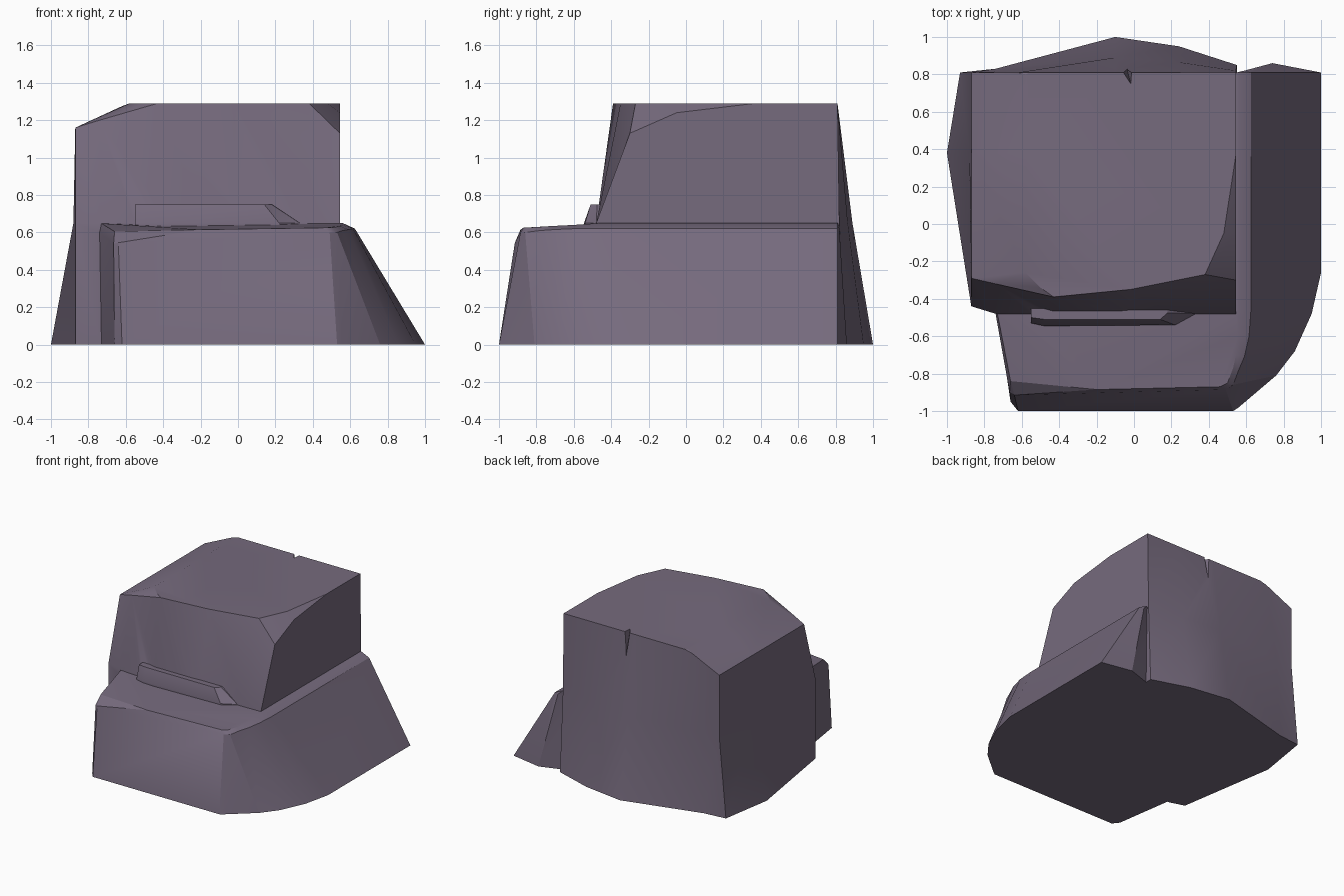
import bpy, bmesh, math

if "Cube" in bpy.data.objects:
    bpy.data.objects.remove(bpy.data.objects["Cube"])

stone = bpy.data.materials.new("dusky purple stone")
stone.diffuse_color = (0.18, 0.145, 0.205, 1)
stone.use_nodes = True
stone.node_tree.nodes["Principled BSDF"].inputs["Base Color"].default_value = stone.diffuse_color


def loft(name, rings):
    """Closed solid skinned through rings of (x, y, z) points; doubles merge."""
    bm = bmesh.new()
    loops = [[bm.verts.new(p) for p in r] for r in rings]
    n = len(rings[0])
    for lo, hi in zip(loops, loops[1:]):
        for i in range(n):
            j = (i + 1) % n
            bm.faces.new((lo[i], lo[j], hi[j], hi[i]))
    bm.faces.new(loops[0][::-1])
    bm.faces.new(loops[-1])
    bmesh.ops.remove_doubles(bm, verts=bm.verts, dist=0.002)
    bmesh.ops.dissolve_degenerate(bm, edges=bm.edges, dist=0.001)
    bmesh.ops.triangulate(bm, faces=bm.faces)
    bmesh.ops.recalc_face_normals(bm, faces=bm.faces)
    me = bpy.data.meshes.new(name)
    bm.to_mesh(me)
    bm.free()
    ob = bpy.data.objects.new(name, me)
    me.materials.append(stone)
    bpy.context.collection.objects.link(ob)
    return ob


def at(z, pts):
    return [(x, y, z) for x, y in pts]


# Tall block: foot, waist, shoulder and crest outlines
front = [(-.87, -.44), (-.74, -.48), (-.43, -.48), (-.02, -.48), (.38, -.48),
         (.545, -.48), (.545, -.05), (.545, .37)]
foot = at(0, front + [(.55, .85), (.24, .95), (-.1, 1), (-.74, .83),
                      (-.93, .81), (-1, .38)])
waist = at(.65, front + [(.545, .82), (.24, .865), (-.1, .89), (-.72, .815),
                         (-.87, .81), (-.88, .38)])
shoulder = [(-.87, -.29, 1.16), (-.74, -.32, 1.2), (-.43, -.39, 1.29),
            (-.02, -.35, 1.29), (.38, -.27, 1.29), (.545, -.30, 1.13),
            (.545, -.05, 1.24), (.545, .37, 1.29), (.545, .81, 1.29),
            (.24, .81, 1.29), (-.1, .81, 1.29), (-.62, .81, 1.275),
            (-.87, .81, 1.16), (-.87, .38, 1.16)]
crest = at(1.29, [(-.58, -.26), (-.5, -.34), (-.43, -.39), (-.02, -.35),
                  (.38, -.27), (.38, -.27), (.48, -.05), (.545, .37),
                  (.545, .81), (.24, .81), (-.1, .81), (-.56, .81),
                  (-.58, .8), (-.58, .38)])
rock = loft("stepped_rock", [foot, waist, shoulder, crest])

# Low step wrapping the front and right side
step = loft("low_step", [
    at(0, [(-.73, -.48), (-.66, -.95), (-.62, -1), (.53, -1), (.56, -.98),
           (.76, -.81), (.86, -.68), (.95, -.48), (1, -.26), (1, .81),
           (.74, .86), (.5, .78), (.3, .5), (-.6, -.2)]),
    [(-.74, -.48, .6), (-.665, -.90, .54), (-.64, -.915, .545),
     (.49, -.885, .6), (.53, -.86, .6), (.56, -.78, .61), (.59, -.71, .615),
     (.615, -.6, .62), (.625, -.46, .62), (.625, .81, .62),
     (.59, .82, .62), (.5, .78, .6), (.3, .5, .6), (-.6, -.2, .6)],
    [(-.73, -.48, .648), (-.66, -.84, .605), (-.2, -.885, .615),
     (.46, -.87, .625), (.5, -.85, .626), (.53, -.77, .63),
     (.545, -.7, .635), (.555, -.6, .64), (.56, -.46, .65),
     (.56, .81, .65), (.555, .812, .65), (.5, .78, .65),
     (.3, .5, .65), (-.6, -.2, .65)]])

# Thin ridge at the base of the front wall
ridge = loft("front_ridge", [
    at(.6, [(-.55, -.53), (-.48, -.545), (.22, -.54), (.34, -.48),
            (.34, -.4), (-.55, -.4)]),
    at(.65, [(-.55, -.53), (-.48, -.545), (.22, -.54), (.33, -.48),
             (.33, -.4), (-.55, -.4)]),
    at(.75, [(-.55, -.5), (-.48, -.51), (.14, -.51), (.18, -.475),
             (.18, -.4), (-.55, -.4)])])

# Crack wedge cut in the top of the back wall
crack = loft("crack_cutter", [
    at(1.03, [(-.045, .86), (-.05, .9), (-.04, .9)]),
    at(1.36, [(-.01, .72), (-.10, .86), (.0, .86)])])

bpy.context.view_layer.objects.active = rock
rock.select_set(True)
for other, op in ((step, 'UNION'), (ridge, 'UNION'), (crack, 'DIFFERENCE')):
    other.hide_render = True
    mod = rock.modifiers.new(other.name, 'BOOLEAN')
    mod.operation, mod.object, mod.solver = op, other, 'EXACT'
    bpy.ops.object.modifier_apply(modifier=mod.name)
    bpy.data.objects.remove(other)
bpy.ops.object.shade_smooth_by_angle(angle=math.radians(25))
